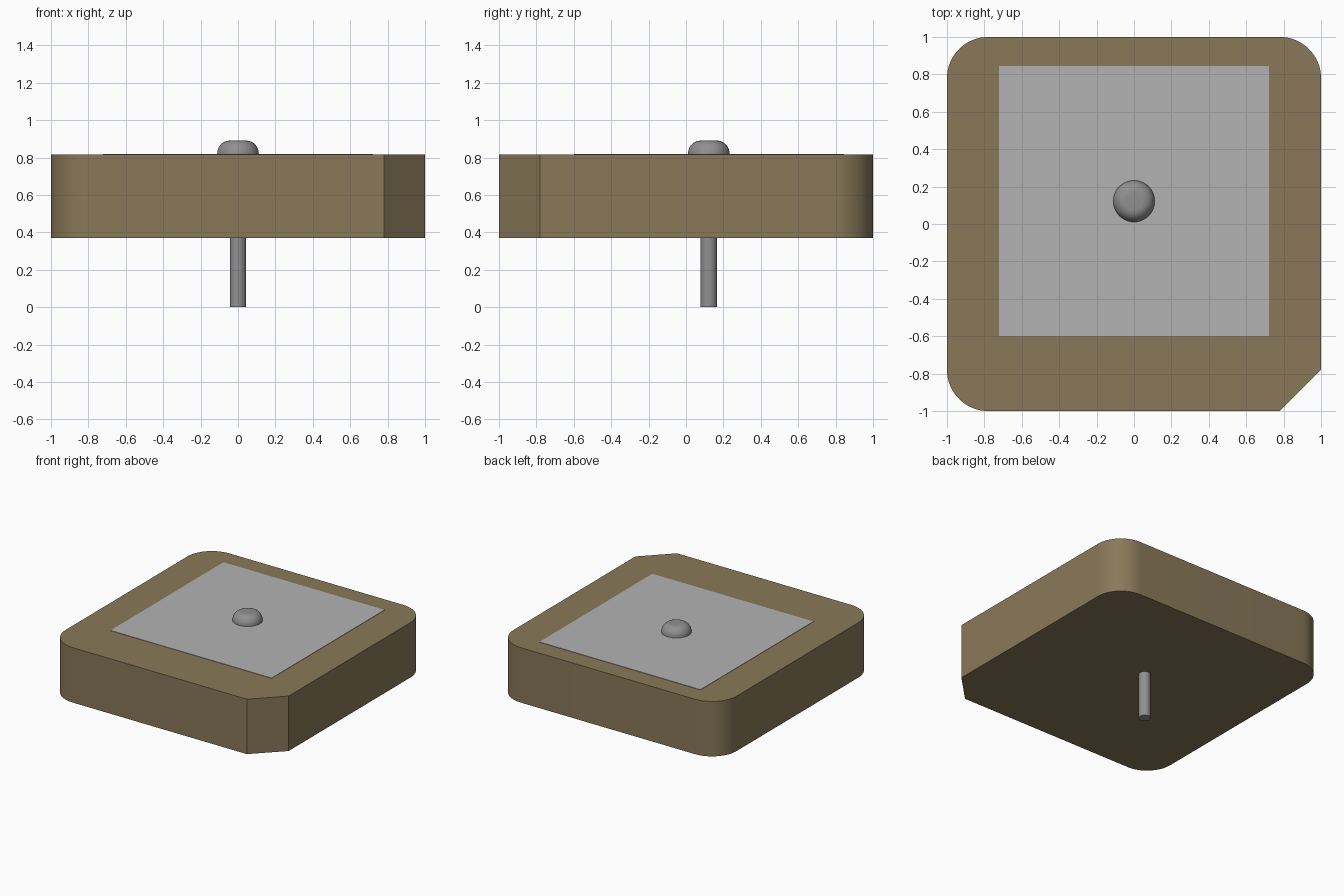
import bpy, bmesh
from math import sin, cos, pi, radians

if "Cube" in bpy.data.objects:
    bpy.data.objects.remove(bpy.data.objects["Cube"])

CY = 0.122              # pin centre in y
Z0, Z1 = 0.37, 0.815    # body bottom and top


def make_object(name, bm, color=None, smooth=True):
    bmesh.ops.recalc_face_normals(bm, faces=bm.faces)
    mesh = bpy.data.meshes.new(name)
    bm.to_mesh(mesh)
    bm.free()
    obj = bpy.data.objects.new(name, mesh)
    bpy.context.collection.objects.link(obj)
    if color:
        mat = bpy.data.materials.new(name + "_colour")
        mat.diffuse_color = (*color, 1)
        mat.use_nodes = True
        mat.node_tree.nodes["Principled BSDF"].inputs["Base Color"].default_value = mat.diffuse_color
        mesh.materials.append(mat)
    if smooth:
        bpy.ops.object.select_all(action='DESELECT')
        obj.select_set(True)
        bpy.context.view_layer.objects.active = obj
        bpy.ops.object.shade_smooth_by_angle(angle=radians(30))
    return obj


def prism(name, outline, z0, z1, color=None):
    bm = bmesh.new()
    face = bm.faces.new([bm.verts.new((x, y, z0)) for x, y in outline])
    ext = bmesh.ops.extrude_face_region(bm, geom=[face])
    top = [g for g in ext["geom"] if isinstance(g, bmesh.types.BMVert)]
    bmesh.ops.translate(bm, vec=(0, 0, z1 - z0), verts=top)
    return make_object(name, bm, color)


def lathe(name, profile, color=None, steps=48):
    bm = bmesh.new()
    verts = [bm.verts.new((r, CY, z)) for r, z in profile]
    edges = [bm.edges.new(p) for p in zip(verts, verts[1:])]
    bmesh.ops.spin(bm, geom=verts + edges, cent=(0, CY, 0), axis=(0, 0, 1),
                   angle=2 * pi, steps=steps)
    bmesh.ops.remove_doubles(bm, verts=bm.verts, dist=0.0005)
    return make_object(name, bm, color)


# Ceramic body: three rounded corners, one chamfered corner
R = 0.22
outline = [(1 - R, -1), (1, -1 + R)]
for sx, sy, start in ((1, 1, 0), (-1, 1, 90), (-1, -1, 180)):
    for i in range(17):
        a = radians(start + 90 * i / 16)
        outline.append((sx * (1 - R) + R * cos(a), sy * (1 - R) + R * sin(a)))
prism("ceramic_body", outline, Z0, Z1, (0.25, 0.19, 0.10))

# Thin metal patch on top
prism("metal_patch", [(-0.722, -0.6), (0.722, -0.6), (0.722, 0.845), (-0.722, 0.845)],
      Z1 - 0.003, Z1 + 0.003, (0.45, 0.45, 0.45))

# Feed pin through the body
lathe("feed_pin", [(0, 0), (0.044, 0), (0.044, Z1), (0, Z1)], (0.28, 0.28, 0.28))

# Rounded pin head
head = [(0, Z1), (0.111, Z1)]
head += [(0.046 + 0.065 * cos(a), Z1 + 0.005 + 0.07 * sin(a))
         for a in (i * pi / 20 for i in range(11))]
head.append((0, 0.89))
lathe("pin_head", head, (0.28, 0.28, 0.28))
